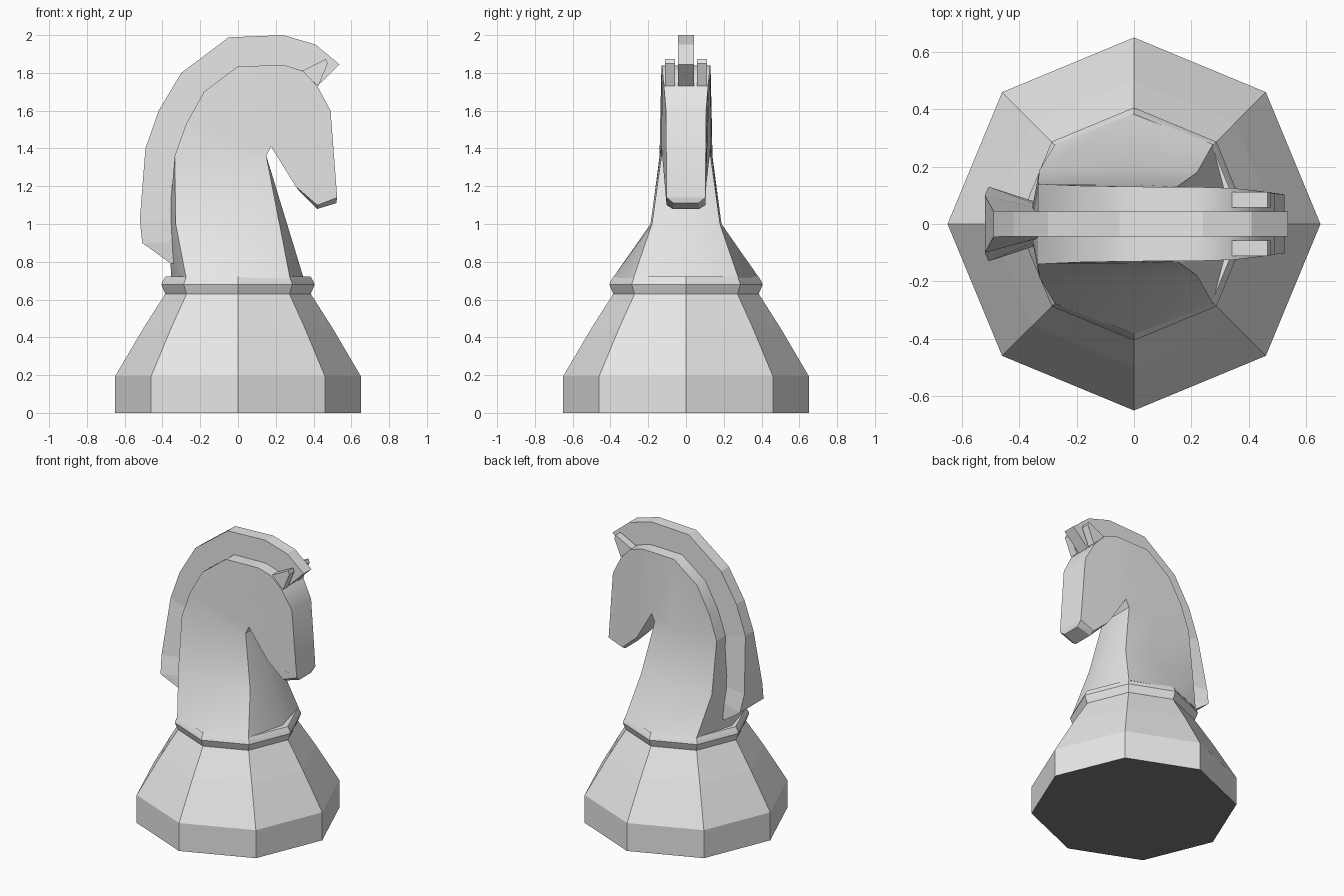
import bpy, bmesh, math

if "Cube" in bpy.data.objects:
    bpy.data.objects.remove(bpy.data.objects["Cube"])


def material(name, v):
    m = bpy.data.materials.new(name)
    m.diffuse_color = (v, v, v, 1)
    m.use_nodes = True
    m.node_tree.nodes["Principled BSDF"].inputs["Base Color"].default_value = m.diffuse_color
    return m


grey = material("pale_grey", 0.8)
felt = material("dark_felt", 0.21)


def make(name, verts, faces, smooth=None, hull=False):
    bm = bmesh.new()
    vs = [bm.verts.new(v) for v in verts]
    if hull:
        bmesh.ops.convex_hull(bm, input=vs)
    else:
        for f in faces:
            bm.faces.new([vs[i] for i in f])
        bmesh.ops.remove_doubles(bm, verts=bm.verts, dist=1e-4)
    bmesh.ops.recalc_face_normals(bm, faces=bm.faces)
    me = bpy.data.meshes.new(name)
    bm.to_mesh(me)
    bm.free()
    me.materials.append(grey)
    ob = bpy.data.objects.new(name, me)
    bpy.context.collection.objects.link(ob)
    if smooth:
        bpy.ops.object.select_all(action='DESELECT')
        ob.select_set(True)
        bpy.context.view_layer.objects.active = ob
        bpy.ops.object.shade_smooth_by_angle(angle=math.radians(smooth))
    return ob


def loft_faces(n, count):
    return [(k*n + i, k*n + (i+1) % n, (k+1)*n + (i+1) % n, (k+1)*n + i)
            for k in range(count-1) for i in range(n)]


def loft(name, rings, smooth=None):
    n = len(rings[0])
    verts = [v for r in rings for v in r]
    caps = [tuple(range(n)), tuple(range(len(verts)-n, len(verts)))]
    return make(name, verts, loft_faces(n, len(rings)) + caps, smooth)


def octagon(r, z):
    return [(r*math.cos(i*math.pi/4), r*math.sin(i*math.pi/4), z) for i in range(8)]


# Octagonal base with a dark underside, and collar
base = loft("base", [octagon(r, z) for r, z in
                     [(.65, 0), (.65, .195), (.5, .45), (.385, .63)]])
base.data.materials.append(felt)
for p in base.data.polygons:
    if p.normal.z < -.9:
        p.material_index = 1
loft("collar", [octagon(r, z) for r, z in
                [(.385, .63), (.399, .662), (.406, .68), (.399, .698), (.384, .722)]], 38)


# Neck sections: front x, front corner, side, back corner, back x
def neck_ring(z, xf, fc, side, bc, xb):
    return [(xf, 0, z), (*fc, z), (0, side, z), (*bc, z), (xb, 0, z),
            (bc[0], -bc[1], z), (0, -side, z), (fc[0], -fc[1], z)]


neck = [neck_ring(.715, .347, (.275, .278), .387, (-.275, .278), -.354),
        neck_ring(1.0, .26, (.22, .18), .188, (-.33, .187), -.366),
        neck_ring(1.36, .15, (.15, .13), .138, (-.335, .14), -.335)]

# Head: side outline with half widths (x, z, w), welded onto the neck
head = [(-.335, 1.36, .14), (-.275, 1.53, .137), (-.18, 1.70, .133), (0, 1.835, .13),
        (.2, 1.84, .129), (.25, 1.84, .128), (.345, 1.81, .125), (.42, 1.73, .117),
        (.49, 1.6, .106), (.525, 1.14, .103), (.42, 1.10, .103), (.305, 1.20, .107),
        (.175, 1.41, .13), (.15, 1.36, .13), (0, 1.36, .138)]
n = len(head)
o = 8 * len(neck)
verts = [v for r in neck for v in r]
verts += [(x, s*w, z) for s in (-1, 1) for x, z, w in head]
back = (0, 1, 2, 3, 4, 12, 13, 14)
face = tuple(range(4, 13))
faces = loft_faces(8, len(neck)) + [tuple(range(8))]
faces += [tuple(i+o+d for i in f) for f in (back, face) for d in (0, n)]
faces += [(i+o, i+1+o, i+1+n+o, i+n+o) for i in range(13)]
make("head_and_neck", verts, faces, 40)

# Chamfered underside of the muzzle
chin = [(.525, 1.14, .103), (.42, 1.10, .103), (.305, 1.20, .107),
        (.52, 1.11, .065), (.42, 1.08, .07), (.32, 1.18, .075)]
make("muzzle", [(x, s*w, z) for x, z, w in chin for s in (-1, 1)], [], hull=True)

# Mane: strip between outer and inner curves, flaring at the bottom
outer = [(.537, 1.845, .043), (.41, 1.95, .043), (.24, 2.0, .043), (-.05, 1.988, .043),
         (-.3, 1.8, .043), (-.42, 1.6, .043), (-.49, 1.4, .045), (-.52, 1.02, .1),
         (-.507, .9, .13), (-.355, .79, .08)]
inner = [(.42, 1.73, .043), (.35, 1.76, .043), (.22, 1.79, .043), (0, 1.79, .043),
         (-.15, 1.66, .043), (-.25, 1.5, .043), (-.31, 1.35, .043), (-.32, 1.02, .05),
         (-.32, .9, .06), (-.32, .79, .07)]
loft("mane", [[(a[0], -a[2], a[1]), (a[0], a[2], a[1]),
               (b[0], b[2], b[1]), (b[0], -b[2], b[1])] for a, b in zip(outer, inner)])

# Ears
for side, s in (("left", -1), ("right", 1)):
    make(side + "_ear", [(x, s*y, z) for x, z in
                         [(.34, 1.81), (.465, 1.873), (.475, 1.85), (.425, 1.73)]
                         for y in (.058, .112)], [], hull=True)
